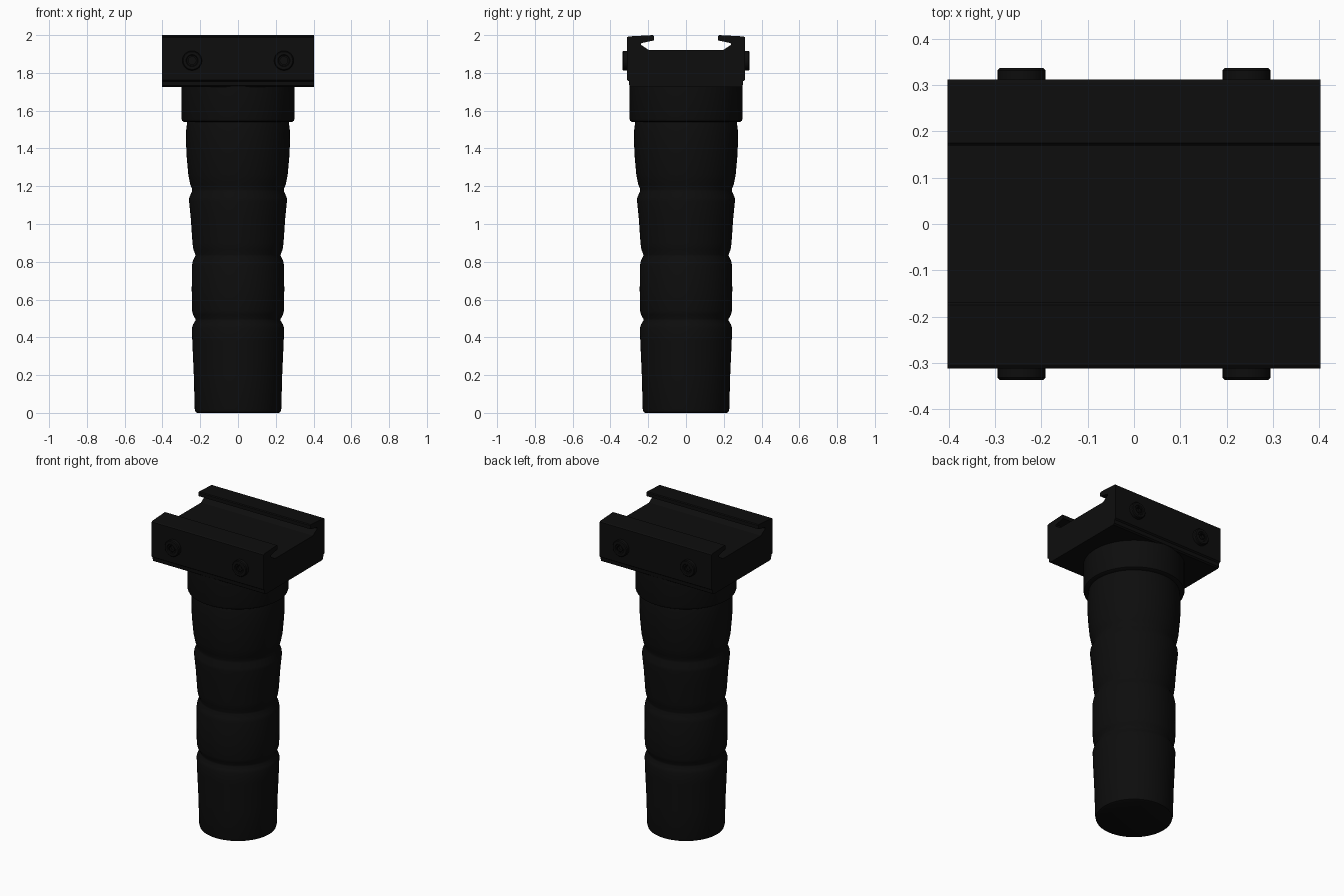
import bpy, bmesh, math
from mathutils import Matrix, Vector

cube = bpy.data.objects.get("Cube")
if cube:
    bpy.data.objects.remove(cube, do_unlink=True)

black = bpy.data.materials.new("matte black")
black.use_nodes = True
black.diffuse_color = (0.004, 0.004, 0.004, 1)
black.node_tree.nodes["Principled BSDF"].inputs["Base Color"].default_value = (0.004, 0.004, 0.004, 1)


def finish(name, bm, angle=35):
    bmesh.ops.remove_doubles(bm, verts=bm.verts, dist=0.0001)
    bmesh.ops.recalc_face_normals(bm, faces=bm.faces)
    mesh = bpy.data.meshes.new(name)
    bm.to_mesh(mesh)
    bm.free()
    mesh.materials.append(black)
    ob = bpy.data.objects.new(name, mesh)
    bpy.context.collection.objects.link(ob)
    bpy.ops.object.select_all(action='DESELECT')
    ob.select_set(True)
    bpy.context.view_layer.objects.active = ob
    bpy.ops.object.shade_smooth_by_angle(angle=math.radians(angle))
    return ob


def lathe(bm, profile, steps=64, matrix=Matrix()):
    """Spin (radius, height) points round z, then place the result."""
    verts = [bm.verts.new((r, 0, z)) for r, z in profile]
    edges = [bm.edges.new(pair) for pair in zip(verts, verts[1:])]
    bmesh.ops.spin(bm, geom=verts + edges, cent=(0, 0, 0), axis=(0, 0, 1),
                   angle=math.tau, steps=steps, use_merge=False)
    bmesh.ops.remove_doubles(bm, verts=bm.verts, dist=0.0001)
    bmesh.ops.transform(bm, matrix=matrix, verts=bm.verts)


# Tapered handle with finger grooves
grip = [(0, 0), (.215, 0), (.225, .005), (.229, .02), (.234, .2), (.242, .38),
        (.244, .45), (.238, .468), (.226, .488), (.226, .498), (.238, .52),
        (.243, .54), (.245, .65), (.244, .78), (.239, .805), (.226, .83),
        (.226, .838), (.236, .865), (.241, .9), (.25, 1.03), (.259, 1.12),
        (.258, 1.14), (.244, 1.172), (.243, 1.185), (.253, 1.21), (.263, 1.26),
        (.272, 1.36), (.275, 1.43), (.274, 1.5), (.269, 1.54), (.265, 1.56), (0, 1.56)]
bm = bmesh.new()
lathe(bm, grip)
finish("grip_handle", bm)

# Collar joining handle and mount
collar = [(0, 1.54), (.285, 1.54), (.295, 1.546), (.299, 1.558), (.299, 1.74), (0, 1.74)]
bm = bmesh.new()
lathe(bm, collar)
finish("collar", bm)

# Rail clamp: mirrored cross-section extruded along x
half = [(.29, 1.725), (.30, 1.732), (.302, 1.755), (.312, 1.762), (.312, 1.988),
        (.305, 1.993), (.175, 2.0), (.17, 1.995), (.17, 1.972), (.235, 1.958),
        (.24, 1.95), (.195, 1.92)]
outline = half + [(-y, z) for y, z in reversed(half)]
bm = bmesh.new()
face = bm.faces.new([bm.verts.new((-.403, y, z)) for y, z in outline])
moved = bmesh.ops.extrude_face_region(bm, geom=[face], use_keep_orig=True)
bmesh.ops.translate(bm, vec=(.806, 0, 0),
                    verts=[v for v in moved["geom"] if isinstance(v, bmesh.types.BMVert)])
finish("rail_mount", bm, 20)

# Socket-head screws: a turned rim around a hexagonal recess
rim = [(.052, -.04), (.052, .02), (.047, .025), (.032, .025), (.028, .021)]
for side, label in ((-1, "front"), (1, "back")):
    for sx, hand in ((-1, "right"), (1, "left")):
        place = (Matrix.Translation(Vector((sx * .243, side * .312, 1.865)))
                 @ Matrix.Rotation(-side * math.pi / 2, 4, 'X'))
        bm = bmesh.new()
        lathe(bm, rim, 24, place)
        finish(f"{label}_{hand}_screw_rim", bm)
        bm = bmesh.new()
        lathe(bm, [(.028, .021), (.02, .021)], 24)
        lathe(bm, [(.02, .021), (.02, .004), (0, .004)], 6, place)
        finish(f"{label}_{hand}_screw_socket", bm)
